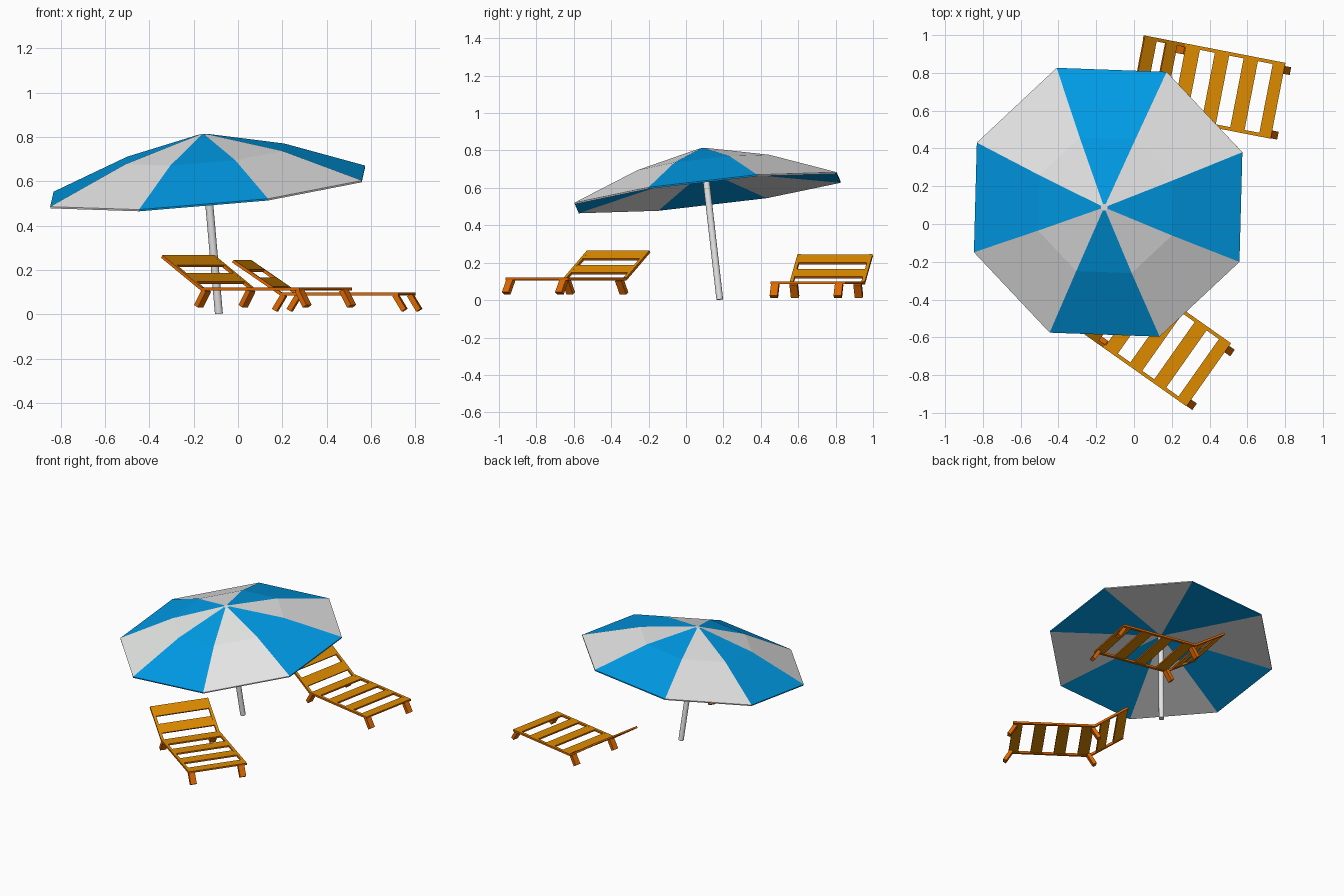
import bpy, bmesh, math
from mathutils import Vector, Matrix

if "Cube" in bpy.data.objects:
    bpy.data.objects.remove(bpy.data.objects["Cube"])


def material(name, col):
    m = bpy.data.materials.new(name)
    m.diffuse_color = (*col, 1)
    m.use_nodes = True
    m.node_tree.nodes["Principled BSDF"].inputs["Base Color"].default_value = m.diffuse_color
    return m


WHITE = material("white canvas", (0.81, 0.82, 0.81))
BLUE = material("blue canvas", (0.0, 0.33, 0.8))
LIGHT = material("light wood", (0.74, 0.26, 0.0))
DARK = material("dark wood", (0.74, 0.14, 0.0))


def make_object(name, bm, mats, matrix):
    me = bpy.data.meshes.new(name)
    bm.to_mesh(me)
    bm.free()
    for m in mats:
        me.materials.append(m)
    ob = bpy.data.objects.new(name, me)
    ob.matrix_world = matrix
    bpy.context.collection.objects.link(ob)
    return ob


# Leaning umbrella frame: local z runs along the pole
axis = Vector((-0.088, -0.114, 1)).normalized()
lean = (Matrix.Translation((-0.086, 0.181, 0.0))
        @ Vector((0, 0, 1)).rotation_difference(axis).to_matrix().to_4x4())

# Pole
bm = bmesh.new()
bmesh.ops.create_cone(bm, cap_ends=True, segments=16, radius1=0.018, radius2=0.018,
                      depth=0.81, matrix=Matrix.Translation((0, 0, 0.408)))
pole = make_object("umbrella_pole", bm, [WHITE], lean)
bpy.context.view_layer.objects.active = pole
pole.select_set(True)
bpy.ops.object.shade_smooth_by_angle()

# Eight-panel canopy: small white cap, middle ring, thin rim, shallow underside
bm = bmesh.new()
rings = []
for r, h in ((0.019, 0.82), (0.385, 0.731), (0.764, 0.584), (0.763, 0.576)):
    rings.append([bm.verts.new((r * math.cos(a), r * math.sin(a), h))
                  for a in (math.radians(-24.3 + 45 * i) for i in range(8))])
bm.faces.new(rings[0])
under = bm.verts.new((0, 0, 0.70))
for i in range(8):
    j = (i + 1) % 8
    panel = [bm.faces.new((b[i], b[j], a[j], a[i])) for a, b in zip(rings, rings[1:])]
    panel.append(bm.faces.new((rings[3][j], rings[3][i], under)))
    for f in panel:
        f.material_index = 1 - i % 2  # alternate panels blue
make_object("umbrella_canopy", bm, [WHITE, BLUE], lean)


def slab(name, profile, v0, v1, matrix, mats, dark_rule=None):
    """Extrude a side profile (length, height) across the chair's width."""
    bm = bmesh.new()
    f = bm.faces.new([bm.verts.new((u, v0, w)) for u, w in profile])
    ext = bmesh.ops.extrude_face_region(bm, geom=[f])
    for v in ext["geom"]:
        if isinstance(v, bmesh.types.BMVert):
            v.co.y = v1
    bmesh.ops.recalc_face_normals(bm, faces=bm.faces)
    bm.normal_update()
    if dark_rule:
        for f in bm.faces:
            f.material_index = 1 if dark_rule(f.normal.z) else 0
    make_object(name, bm, mats, matrix)


def lounger(tag, x, y, z, angle, h):
    M = Matrix.Translation((x, y, z)) @ Matrix.Rotation(math.radians(angle), 4, 'Z')
    rail, thick = 0.019, 0.014
    hinge, d = Vector((-0.54, h)), Vector((-0.829, 0.559))
    n = Vector((0.559, 0.829))

    def back(s0, s1, t0, t1):
        return [hinge + d * s + n * t for s, t in ((s0, t0), (s1, t0), (s1, t1), (s0, t1))]

    def seat(a, b, lo, hi):
        return [(a, lo), (b, lo), (b, hi), (a, hi)]

    two = [LIGHT, DARK]
    for side, s, edge in (("left", 1, 0.212), ("right", -1, 0.197)):
        outer, inner = s * edge, s * (edge - rail)
        # Side rails of seat and backrest, light on top only
        slab(f"{tag}_seat_rail_{side}", seat(-0.545, 0, h - thick, h), outer, inner, M,
             two, lambda k: k < 0.6)
        slab(f"{tag}_back_rail_{side}", back(-0.005, 0.262, -thick, 0), outer, inner, M,
             two, lambda k: k < 0.6)
        # Splayed square-cut legs at foot and head
        for end, u, k in (("front", -0.018, 1), ("rear", -0.53, -1)):
            top, ld, ln = Vector((u, h - 0.012)), Vector((0.52 * k, -0.854)), Vector((0.854 * k, 0.52))
            length = (h - 0.012 - 0.006) / 0.854
            leg = [top + ld * a + ln * b for a, b in
                   ((0, -0.012), (0, 0.012), (length, 0.012), (length, -0.012))]
            slab(f"{tag}_{end}_leg_{side}", leg, s * 0.195, s * 0.153, M, [DARK])
    # Slats with dark edges
    w0, w1 = -0.197 + rail, 0.212 - rail
    for i, (a, b) in enumerate(((-0.065, -0.0005), (-0.222, -0.145), (-0.377, -0.3), (-0.535, -0.458))):
        slab(f"{tag}_seat_slat_{i}", seat(a, b, h - 0.0115, h - 0.0002), w0, w1, M,
             two, lambda k: abs(k) < 0.7)
    for i, (a, b) in enumerate(((0.048, 0.12), (0.182, 0.2615))):
        slab(f"{tag}_back_slat_{i}", back(a, b, -0.0115, -0.0002), w0, w1, M,
             two, lambda k: abs(k) < 0.7)


# Two loungers beside the umbrella
lounger("back_lounger", 0.7615, 0.645, 0.012, -11.0, 0.087)
lounger("front_lounger", 0.3915, -0.8045, 0.03, -35.2, 0.09)
